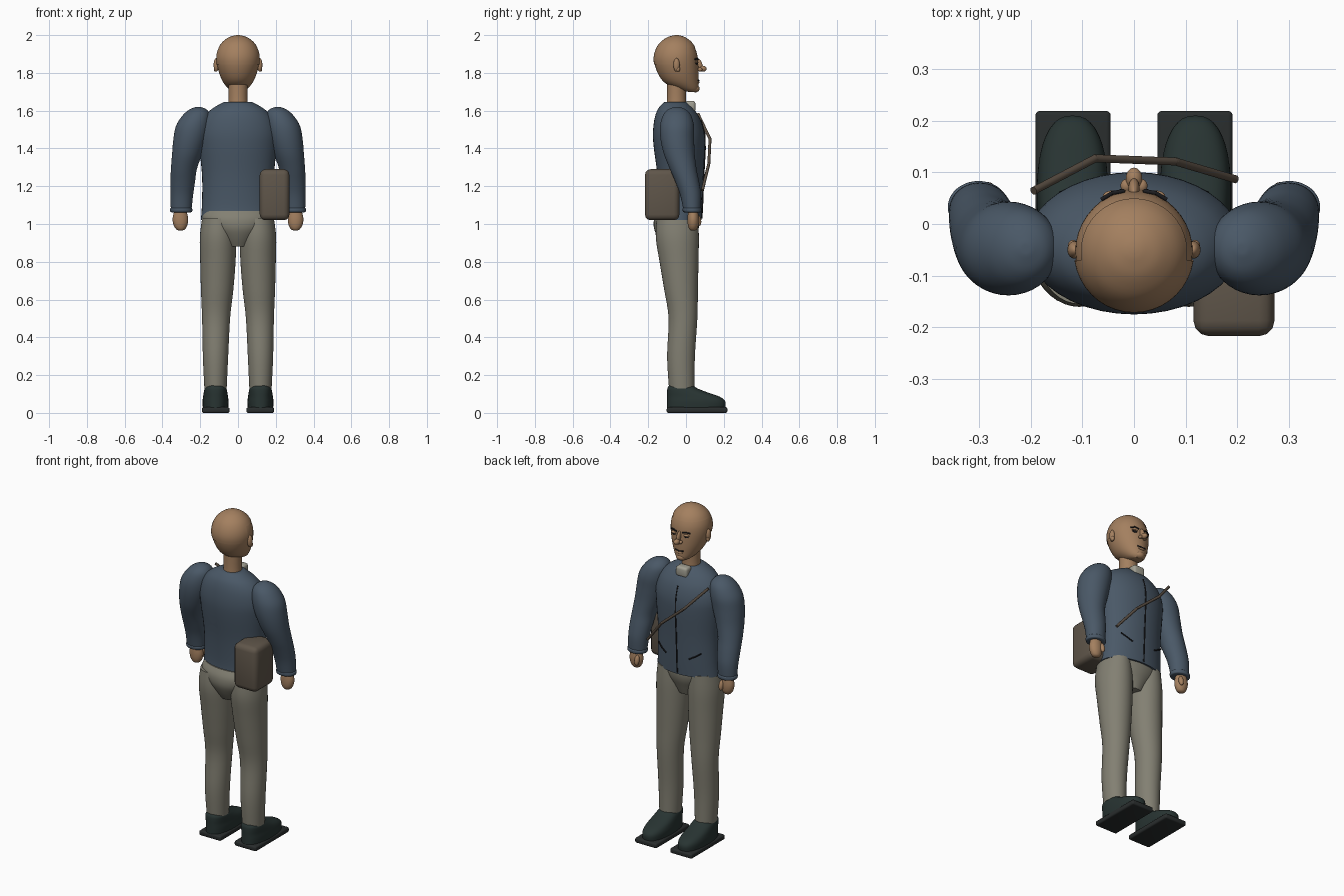
import bpy, bmesh, math
from mathutils import Vector

if "Cube" in bpy.data.objects:
    bpy.data.objects.remove(bpy.data.objects["Cube"])


def mat(name, r, g, b):
    m = bpy.data.materials.new(name)
    m.diffuse_color = (r, g, b, 1)
    m.use_nodes = True
    m.node_tree.nodes["Principled BSDF"].inputs["Base Color"].default_value = m.diffuse_color
    return m


SKIN = mat("skin", .37, .215, .115)
JACKET = mat("slate_jacket", .068, .098, .135)
TROUSER = mat("stone_trousers", .225, .215, .17)
SHOE = mat("dark_shoe", .021, .034, .032)
SOLE = mat("dark_sole", .022, .026, .026)
BAG = mat("brown_bag", .115, .092, .068)
STRAP = mat("brown_strap", .10, .075, .055)
SHIRT = mat("pale_shirt", .36, .35, .29)
DARK = mat("dark_trim", .012, .012, .014)


def finish(name, bm, m, angle=40):
    bmesh.ops.recalc_face_normals(bm, faces=bm.faces)
    me = bpy.data.meshes.new(name)
    bm.to_mesh(me)
    bm.free()
    ob = bpy.data.objects.new(name, me)
    bpy.context.collection.objects.link(ob)
    me.materials.append(m)
    bpy.ops.object.select_all(action='DESELECT')
    ob.select_set(True)
    bpy.context.view_layer.objects.active = ob
    bpy.ops.object.shade_smooth_by_angle(angle=math.radians(angle))
    return ob


def spline(rows, steps):
    """Catmull-Rom interpolation through rows of numbers."""
    out = []
    for i in range(len(rows) - 1):
        a, b, c, d = (rows[max(i - 1, 0)], rows[i], rows[i + 1],
                      rows[min(i + 2, len(rows) - 1)])
        for s in range(steps):
            t = s / steps
            out.append([.5 * (2 * q + (r - p) * t + (2 * p - 5 * q + 4 * r - w) * t * t
                              + (3 * q - p - 3 * r + w) * t ** 3)
                        for p, q, r, w in zip(a, b, c, d)])
    return out + [list(rows[-1])]


def loft(name, rows, m, side=1, power=2.0, seg=40, steps=4, grow=0, keep=None):
    """Stack of rounded sections; each row is z, x min, x max, y min, y max."""
    bm = bmesh.new()
    rings = []
    for z, x0, x1, y0, y1 in spline(rows, steps):
        ring = []
        for k in range(seg):
            a = math.tau * k / seg
            c, s = math.cos(a), math.sin(a)
            u = math.copysign(abs(c) ** (2 / power), c)
            v = math.copysign(abs(s) ** (2 / power), s)
            ring.append(bm.verts.new((side * ((x0 + x1) / 2 + u * ((x1 - x0) / 2 + grow)),
                                      (y0 + y1) / 2 + v * ((y1 - y0) / 2 + grow), z)))
        rings.append(ring)
    for a, b in zip(rings, rings[1:]):
        for k in range(seg):
            n = (k + 1) % seg
            bm.faces.new((a[k], a[n], b[n], b[k]))
    bm.faces.new(rings[0])
    bm.faces.new(rings[-1])
    if keep:
        drop = [f for f in bm.faces if not keep(f.calc_center_median())]
        bmesh.ops.delete(bm, geom=drop, context='FACES')
    return finish(name, bm, m)


def ball(name, loc, size, m, rot=(0, 0, 0)):
    bm = bmesh.new()
    bmesh.ops.create_uvsphere(bm, u_segments=24, v_segments=14, radius=1)
    ob = finish(name, bm, m)
    ob.location, ob.scale, ob.rotation_euler = loc, size, rot
    return ob


def box(name, lo, hi, m, bevel):
    bm = bmesh.new()
    bmesh.ops.create_cube(bm, size=1)
    for v in bm.verts:
        v.co = [(l + h) / 2 + c * (h - l) for l, h, c in zip(lo, hi, v.co)]
    bmesh.ops.bevel(bm, geom=bm.edges[:], offset=bevel, segments=3, profile=.5,
                    affect='EDGES')
    return finish(name, bm, m)


def tube(name, pts, r, m, sides=10):
    """Round rods joining consecutive points."""
    bm = bmesh.new()
    for p, q in zip(pts, pts[1:]):
        p, q = Vector(p), Vector(q)
        d = q - p
        geo = bmesh.ops.create_cone(bm, cap_ends=True, segments=sides, radius1=r,
                                    radius2=r, depth=d.length + r * .6)
        rot = d.to_track_quat('Z', 'Y')
        for v in geo['verts']:
            v.co = rot @ v.co + (p + q) / 2
    return finish(name, bm, m)


def sym(z, rx, y0, y1):
    return (z, -rx, rx, y0, y1)


# Head, scalp and neck
head = [sym(1.70, .028, .012, .055), sym(1.715, .05, -.05, .066),
        sym(1.75, .078, -.115, .067), sym(1.80, .1, -.15, .067),
        sym(1.86, .113, -.168, .064), sym(1.91, .109, -.163, .056),
        sym(1.955, .087, -.14, .034), sym(1.985, .052, -.103, 0),
        sym(1.997, .02, -.07, -.03), sym(2.0, .002, -.052, -.048)]
loft("head", head, SKIN)
loft("scalp", head, SKIN, grow=.003,
     keep=lambda c: c.z > 1.93 or (c.z > 1.847 and c.y < -.075))
loft("neck", [sym(1.60, .054, -.105, .004), sym(1.67, .05, -.1, 0),
              sym(1.76, .052, -.1, .002)], SKIN)

# Face
ball("nose_bridge", (0, .068, 1.845), (.011, .018, .035), SKIN, (.35, 0, 0))
ball("nose_tip", (0, .088, 1.822), (.016, .021, .016), SKIN)
tube("mouth", [(-.026, .064, 1.762), (0, .068, 1.759), (.026, .064, 1.762)], .0035, DARK)
ball("lower_lip", (0, .065, 1.75), (.022, .007, .007), SKIN)
ball("chin", (0, .05, 1.717), (.028, .022, .02), SKIN)
for s, tag in ((-1, "left"), (1, "right")):
    ball(tag + "_nostril", (s * .015, .074, 1.818), (.011, .013, .01), SKIN)
    ball(tag + "_eye", (s * .04, .055, 1.85), (.016, .008, .007), DARK)
    ball(tag + "_eyelid", (s * .04, .055, 1.857), (.02, .01, .007), SKIN)
    tube(tag + "_brow", [(s * .02, .064, 1.872), (s * .042, .06, 1.877),
                         (s * .062, .048, 1.872)], .004, DARK)
    ball(tag + "_ear", (s * .115, -.05, 1.842), (.014, .017, .036), SKIN)
    ball(tag + "_ear_lobe", (s * .118, -.042, 1.82), (.01, .011, .014), SKIN)

# Jacket body, zip, pockets and shirt collar
loft("jacket_body", [sym(1.02, .197, -.145, .082), sym(1.1, .191, -.14, .086),
                     sym(1.25, .19, -.15, .092), sym(1.4, .204, -.17, .1),
                     sym(1.48, .207, -.175, .097), sym(1.55, .188, -.168, .078),
                     sym(1.6, .15, -.153, .048), sym(1.63, .105, -.132, .02),
                     sym(1.645, .075, -.115, .004)], JACKET)
tube("jacket_zip", [(0, .083, 1.03), (0, .087, 1.1), (0, .093, 1.25), (0, .101, 1.4),
                    (0, .098, 1.48), (0, .079, 1.55)], .004, DARK, 6)
box("shirt_collar", (-.038, -.005, 1.592), (.038, .05, 1.652), SHIRT, .014)

# Trousers
loft("trouser_seat", [sym(.88, .07, -.12, .03), sym(.93, .11, -.15, .05),
                      sym(.98, .16, -.17, .068), sym(1.03, .19, -.168, .072),
                      sym(1.07, .175, -.147, .055)], TROUSER)

for s, tag in ((-1, "left"), (1, "right")):
    tube(tag + "_pocket", [(s * .142, .06, 1.17), (s * .11, .074, 1.148),
                           (s * .078, .082, 1.13)], .004, DARK, 6)
    # Legs
    loft(tag + "_trouser_leg", [(.13, .06, .178, -.09, .045), (.3, .052, .186, -.1, .047),
                                (.5, .042, .19, -.092, .06), (.65, .025, .196, -.115, .063),
                                (.8, .013, .2, -.14, .066), (.93, .01, .202, -.16, .068),
                                (1.03, .02, .19, -.155, .064)], TROUSER, s)
    # Shoes
    loft(tag + "_shoe", [(.025, .052, .186, -.1, .208), (.06, .05, .188, -.1, .208),
                         (.085, .053, .185, -.1, .18), (.11, .057, .181, -.1, .11),
                         (.13, .062, .176, -.098, .06), (.145, .075, .165, -.09, .04)],
         SHOE, s, 2.4)
    x0, x1 = sorted((s * .045, s * .191))
    box(tag + "_sole", (x0, -.102, 0), (x1, .219, .03), SOLE, .009)
    # Sleeves, cuffs and hands
    loft(tag + "_sleeve", [(1.065, .247, .355, -.012, .078), (1.15, .238, .358, -.03, .08),
                           (1.22, .228, .358, -.055, .07), (1.29, .218, .355, -.085, .056),
                           (1.37, .19, .349, -.117, .046), (1.45, .163, .342, -.135, .043),
                           (1.52, .147, .328, -.137, .042), (1.575, .147, .293, -.122, .027),
                           (1.605, .165, .258, -.097, 0), (1.618, .192, .227, -.066, -.03),
                           (1.62, .205, .213, -.052, -.044)], JACKET, s)
    loft(tag + "_cuff", [(1.062, .25, .352, -.009, .075), (1.066, .243, .359, -.016, .082),
                         (1.08, .242, .36, -.018, .083), (1.086, .247, .355, -.013, .079)],
         JACKET, s)
    loft(tag + "_hand", [(.965, .297, .313, .03, .046), (.972, .281, .327, .018, .057),
                         (.995, .268, .341, .01, .066), (1.03, .264, .346, .008, .068),
                         (1.075, .275, .335, .012, .062)], SKIN, s)
    ball(tag + "_thumb", (s * .282, .066, 1.02), (.014, .014, .03), SKIN, (.2, 0, 0))

# Shoulder bag and strap
box("bag", (.115, -.217, 1.02), (.272, -.035, 1.29), BAG, .03)
tube("bag_strap", [(-.193, .065, 1.58), (-.075, .127, 1.45), (.08, .121, 1.32),
                   (.195, .087, 1.18)], .008, STRAP)
